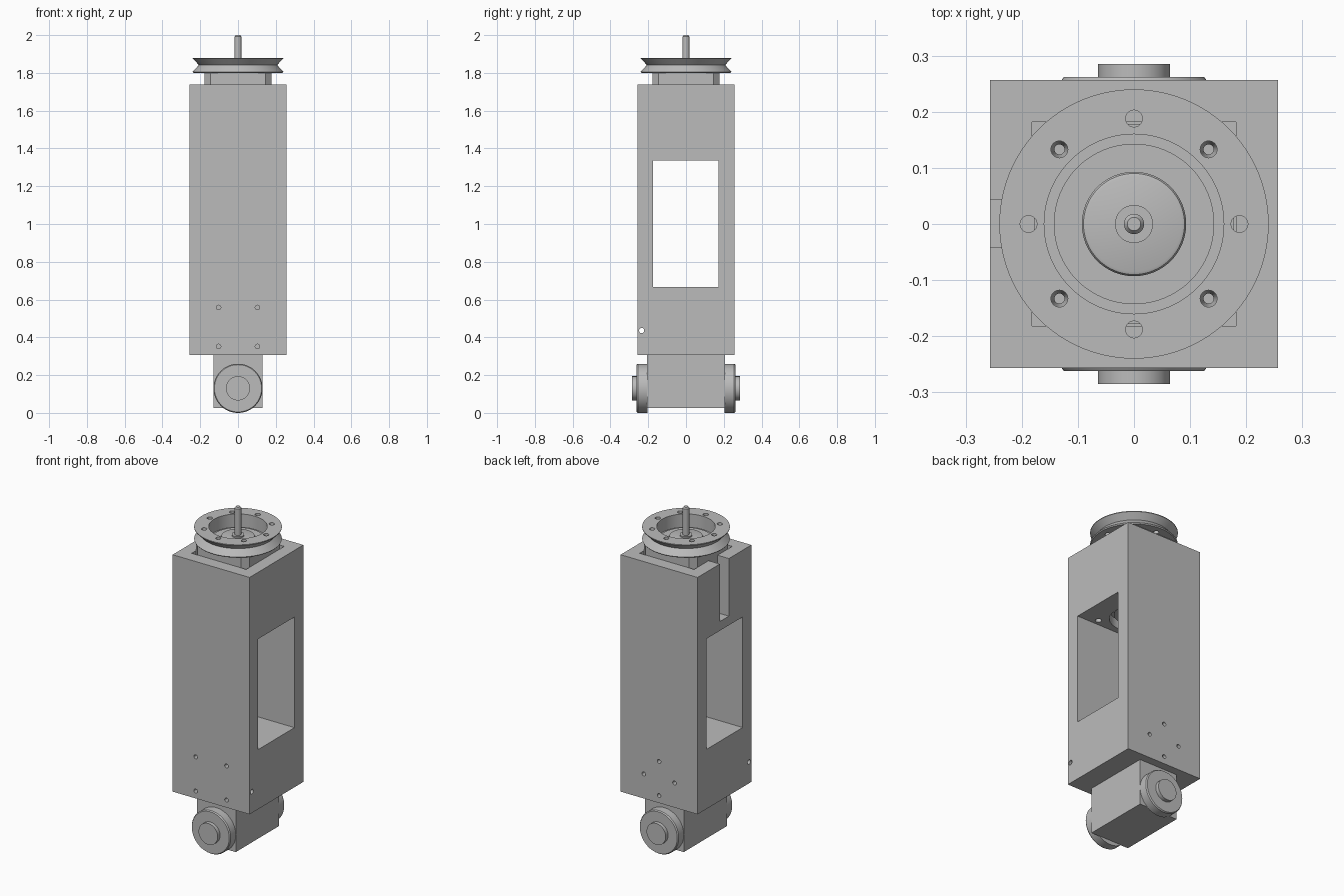
import bpy, bmesh, math
from mathutils import Matrix

if "Cube" in bpy.data.objects:
    bpy.data.objects.remove(bpy.data.objects["Cube"], do_unlink=True)

grey = bpy.data.materials.new("plain grey")
grey.use_nodes = True
COLOUR = (0.5, 0.5, 0.5, 1)
grey.diffuse_color = COLOUR
grey.node_tree.nodes["Principled BSDF"].inputs["Base Color"].default_value = COLOUR


def finish(name, bm, matrix=None):
    if matrix is not None:
        bm.transform(matrix)
    bmesh.ops.recalc_face_normals(bm, faces=bm.faces)
    mesh = bpy.data.meshes.new(name)
    bm.to_mesh(mesh)
    bm.free()
    mesh.materials.append(grey)
    obj = bpy.data.objects.new(name, mesh)
    bpy.context.collection.objects.link(obj)
    return obj


def box(name, low, high):
    bm = bmesh.new()
    bmesh.ops.create_cube(bm, size=1)
    for v in bm.verts:
        v.co = [high[i] if v.co[i] > 0 else low[i] for i in range(3)]
    return finish(name, bm)


def lathe(name, profile, matrix=None, sides=64):
    """Spin a closed outline of (radius, height) points about z."""
    bm = bmesh.new()
    verts = [bm.verts.new((r, 0, z)) for r, z in profile]
    edges = [bm.edges.new((a, b)) for a, b in zip(verts, verts[1:] + verts[:1])]
    bmesh.ops.spin(bm, geom=verts + edges, axis=(0, 0, 1), cent=(0, 0, 0),
                   angle=math.tau, steps=sides, use_duplicate=False)
    bmesh.ops.remove_doubles(bm, verts=bm.verts, dist=1e-5)
    bmesh.ops.dissolve_degenerate(bm, edges=bm.edges, dist=1e-6)
    return finish(name, bm, matrix)


def rod(name, radius, low, high, matrix=None, sides=32):
    return lathe(name, [(0, low), (radius, low), (radius, high), (0, high)], matrix, sides)


def carve(obj, cutters):
    """Subtract the cutters, bake the result and drop the cutters."""
    for c in cutters:
        c.hide_render = True
        mod = obj.modifiers.new("cut", "BOOLEAN")
        mod.operation, mod.solver, mod.object = "DIFFERENCE", "EXACT", c
    graph = bpy.context.evaluated_depsgraph_get()
    mesh = bpy.data.meshes.new_from_object(obj.evaluated_get(graph))
    obj.modifiers.clear()
    obj.data = mesh
    for c in cutters:
        bpy.data.objects.remove(c, do_unlink=True)


def smooth(obj):
    bpy.ops.object.select_all(action="DESELECT")
    obj.select_set(True)
    bpy.context.view_layer.objects.active = obj
    bpy.ops.object.shade_smooth_by_angle(angle=math.radians(30))


def at(x, y, z=0):
    return Matrix.Translation((x, y, z))


CORNERS = [(sx, sy) for sx in (-1, 1) for sy in (-1, 1)]
ALONG_X = Matrix.Rotation(math.pi / 2, 4, "Y")
ALONG_Y = Matrix.Rotation(-math.pi / 2, 4, "X")   # local z becomes +y

# Housing: square column with side window, motor pocket, cable slot and holes
W = 0.257
BASE, TOP, FLOOR = 0.307, 1.738, 1.39
housing = box("housing", (-W, -W, BASE), (W, W, TOP))
cutters = [
    box("window_cut", (-1, -0.174, 0.667), (1, 0.172, 1.335)),
    box("pocket_cut", (-0.182, -0.182, FLOOR), (0.182, 0.182, 2)),
    box("slot_cut", (-0.4, -0.042, FLOOR), (-0.1, 0.044, 2)),
    rod("pilot_cut", 0.135, 1.3, 1.45, sides=64),
    rod("cross_hole_cut", 0.014, -1, 1, at(0, -0.235, 0.436) @ ALONG_X),
]
for sx, sy in CORNERS:
    cutters.append(rod("screw_cut", 0.018, 1.3, 1.45, at(sx * 0.138, sy * 0.138)))
    cutters.append(rod("front_hole_cut", 0.012, -0.1, 0.06,
                       at(sx * 0.103, -W, 0.455 + sy * 0.103) @ ALONG_Y))
for dx, dz in ((1, 0), (-1, 0), (0, 1), (0, -1)):
    cutters.append(rod("back_hole_cut", 0.012, -0.06, 0.1,
                       at(dx * 0.103, W, 0.455 + dz * 0.103) @ ALONG_Y))
carve(housing, cutters)
smooth(housing)

# Motor: square body with chamfered upright corners
bm = bmesh.new()
A, B = 0.178, 0.145
ring = []
for sx, sy in ((1, 1), (-1, 1), (-1, -1), (1, -1)):
    pair = [(sx * A, sy * B), (sx * B, sy * A)]
    ring += pair if sx * sy > 0 else pair[::-1]
face = bm.faces.new([bm.verts.new((x, y, FLOOR)) for x, y in ring])
out = bmesh.ops.extrude_face_region(bm, geom=[face], use_keep_orig=True)
for g in out["geom"]:
    if isinstance(g, bmesh.types.BMVert):
        g.co.z = 1.8
finish("motor_body", bm)

# Motor end details: lower pilot, raised cap, collar and shaft
smooth(rod("motor_lower_pilot", 0.11, 1.36, 1.395, sides=64))
smooth(rod("motor_upper_pilot", 0.143, 1.795, 1.807, sides=64))
smooth(lathe("motor_cap", [(0, 1.8), (0.093, 1.8), (0.093, 1.818), (0.09, 1.823),
                           (0.085, 1.825), (0, 1.825)]))
smooth(rod("shaft_collar", 0.034, 1.82, 1.833))
smooth(lathe("shaft", [(0, 1.82), (0.018, 1.82), (0.018, 1.992), (0.012, 2), (0, 2)], sides=32))

# Pulley: V-grooved ring with four plain and four countersunk holes
pulley = lathe("pulley", [(0.16, 1.8), (0.235, 1.8), (0.24, 1.806), (0.207, 1.842),
                          (0.24, 1.876), (0.24, 1.88), (0.16, 1.88)], sides=96)
cutters = []
for i in range(8):
    place = Matrix.Rotation(i * math.pi / 4, 4, "Z") @ at(0.188, 0)
    if i % 2:
        cutters.append(lathe("countersunk_cut", [(0, 1.7), (0.009, 1.7), (0.009, 1.84),
                                                 (0.015, 1.86), (0.015, 1.9), (0, 1.9)],
                             place, 24))
    else:
        cutters.append(rod("plain_cut", 0.015, 1.7, 1.9, place, 24))
carve(pulley, cutters)
smooth(pulley)

# Foot block with a wheel and hub on each end
box("foot_block", (-0.13, -0.207, 0.026), (0.13, 0.207, BASE))
for name, sign in (("front", -1), ("back", 1)):
    turn = at(0, 0, 0.13) @ Matrix.Rotation(-sign * math.pi / 2, 4, "X")
    smooth(lathe(name + "_wheel", [(0, 0.204), (0.13, 0.204), (0.13, 0.255),
                                   (0.125, 0.262), (0, 0.262)], turn))
    smooth(rod(name + "_hub", 0.064, 0.26, 0.285, turn, 48))
